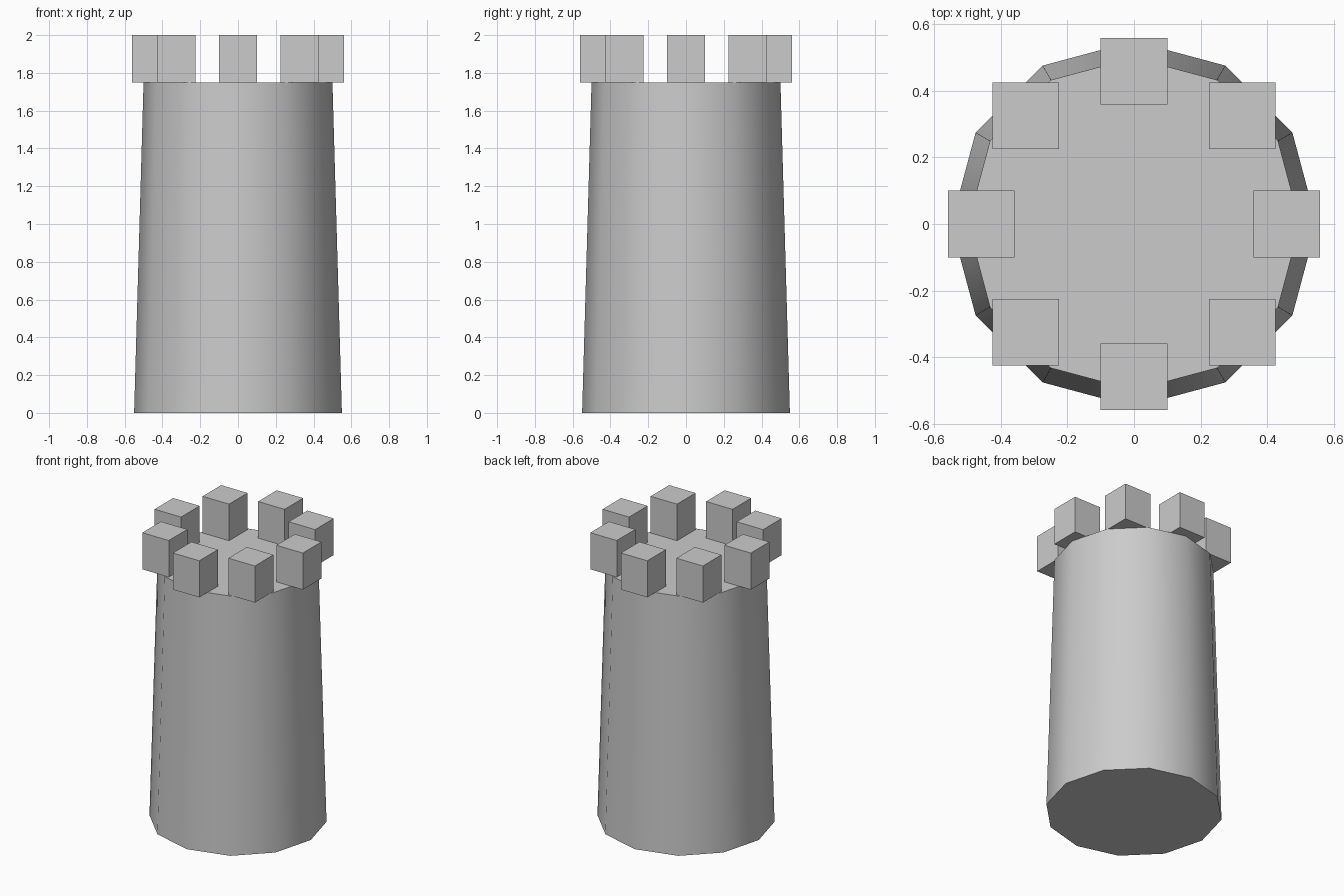
import bpy
from math import radians, sin, cos

if "Cube" in bpy.data.objects:
    bpy.data.objects.remove(bpy.data.objects["Cube"])

# Tapered twelve-sided tower body, smooth around the sides with sharp rims
bpy.ops.mesh.primitive_cone_add(vertices=12, radius1=0.55, radius2=0.50,
                                depth=1.75, location=(0, 0, 0.875))
tower = bpy.context.object
tower.name = "tower_body"
bpy.ops.object.shade_smooth_by_angle(angle=radians(40))

# Ring of eight axis-aligned battlement blocks
for i in range(8):
    a = radians(45 * i)
    bpy.ops.mesh.primitive_cube_add(size=1, location=(0.46 * cos(a), 0.46 * sin(a), 1.875))
    block = bpy.context.object
    block.name = f"battlement_{i + 1}"
    block.scale = (0.2, 0.2, 0.25)
